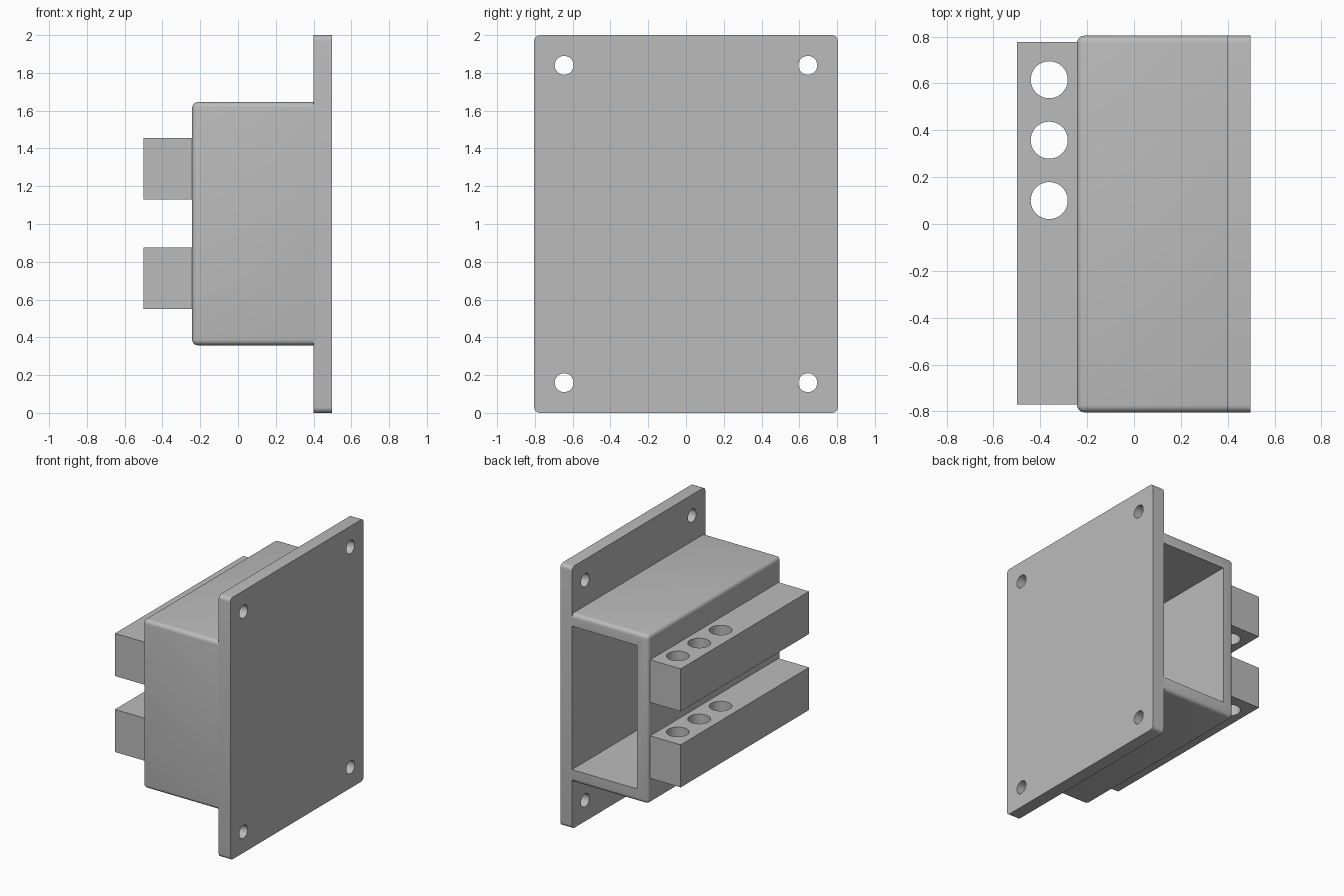
import bpy, bmesh, math
from mathutils import Vector, Matrix

default_cube = bpy.data.objects.get("Cube")
if default_cube:
    bpy.data.objects.remove(default_cube, do_unlink=True)

# Single plain grey
grey = bpy.data.materials.new("plain_grey")
grey.use_nodes = True
colour = (0.5, 0.5, 0.5, 1)
grey.diffuse_color = colour
grey.node_tree.nodes["Principled BSDF"].inputs["Base Color"].default_value = colour


def add_mesh(name, bm):
    mesh = bpy.data.meshes.new(name)
    bm.to_mesh(mesh)
    bm.free()
    obj = bpy.data.objects.new(name, mesh)
    bpy.context.collection.objects.link(obj)
    mesh.materials.append(grey)
    return obj


def box(name, low, high, radius=0, rounded=lambda edge: True):
    """Box between two corners, with chosen edges rounded."""
    low, high = Vector(low), Vector(high)
    bm = bmesh.new()
    size = Matrix.Diagonal((*(high - low), 1))
    bmesh.ops.create_cube(bm, size=1, matrix=Matrix.Translation((low + high) / 2) @ size)
    if radius:
        bmesh.ops.bevel(bm, geom=[e for e in bm.edges if rounded(e)], offset=radius,
                        segments=5, profile=0.5, affect='EDGES', clamp_overlap=True)
    return add_mesh(name, bm)


def cylinder(name, centre, radius, depth, axis):
    bm = bmesh.new()
    turn = Vector((0, 0, 1)).rotation_difference(Vector(axis)).to_matrix().to_4x4()
    bmesh.ops.create_cone(bm, cap_ends=True, segments=48, radius1=radius, radius2=radius,
                          depth=depth, matrix=Matrix.Translation(centre) @ turn)
    return add_mesh(name, bm)


def cut(obj, cutters):
    """Subtract the cutters, then smooth the rounded surfaces."""
    for cutter in cutters:
        cutter.hide_render = True
        mod = obj.modifiers.new("cut", 'BOOLEAN')
        mod.operation, mod.solver, mod.object = 'DIFFERENCE', 'EXACT', cutter
        bpy.ops.object.select_all(action='DESELECT')
        bpy.context.view_layer.objects.active = obj
        obj.select_set(True)
        bpy.ops.object.modifier_apply(modifier=mod.name)
        bpy.data.objects.remove(cutter, do_unlink=True)
    bpy.ops.object.shade_smooth_by_angle(angle=math.radians(30))


def across_x(edge):
    a, b = (v.co for v in edge.verts)
    return abs(a.x - b.x) < 0.001


# Mounting plate with a screw hole near each corner
plate = box("mounting_plate", (0.4, -0.804, 0), (0.498, 0.804, 2), 0.03,
            lambda e: not across_x(e))
cut(plate, [cylinder("screw_hole", (0.45, y, z), 0.05, 0.4, (1, 0, 0))
            for y in (-0.645, 0.645) for z in (0.16, 1.84)])

# Hollow housing, open at the back
housing = box("housing", (-0.243, -0.804, 0.358), (0.43, 0.804, 1.645), 0.03)
cut(housing, [box("cavity", (-0.15, -0.71, 0.455), (0.4, 1, 1.55))])

# Two terminal bars, each with three vertical holes
for name, z in (("lower_bar", 0.55), ("upper_bar", 1.13)):
    bar = box(name, (-0.5, -0.77, z), (-0.2, 0.778, z + 0.325), 0.03,
              lambda e: not across_x(e) and all(v.co.x < -0.4 for v in e.verts))
    cut(bar, [cylinder("wire_hole", (-0.362, y, z + 0.16), 0.079, 0.6, (0, 0, 1))
              for y in (0.1, 0.358, 0.616)])
